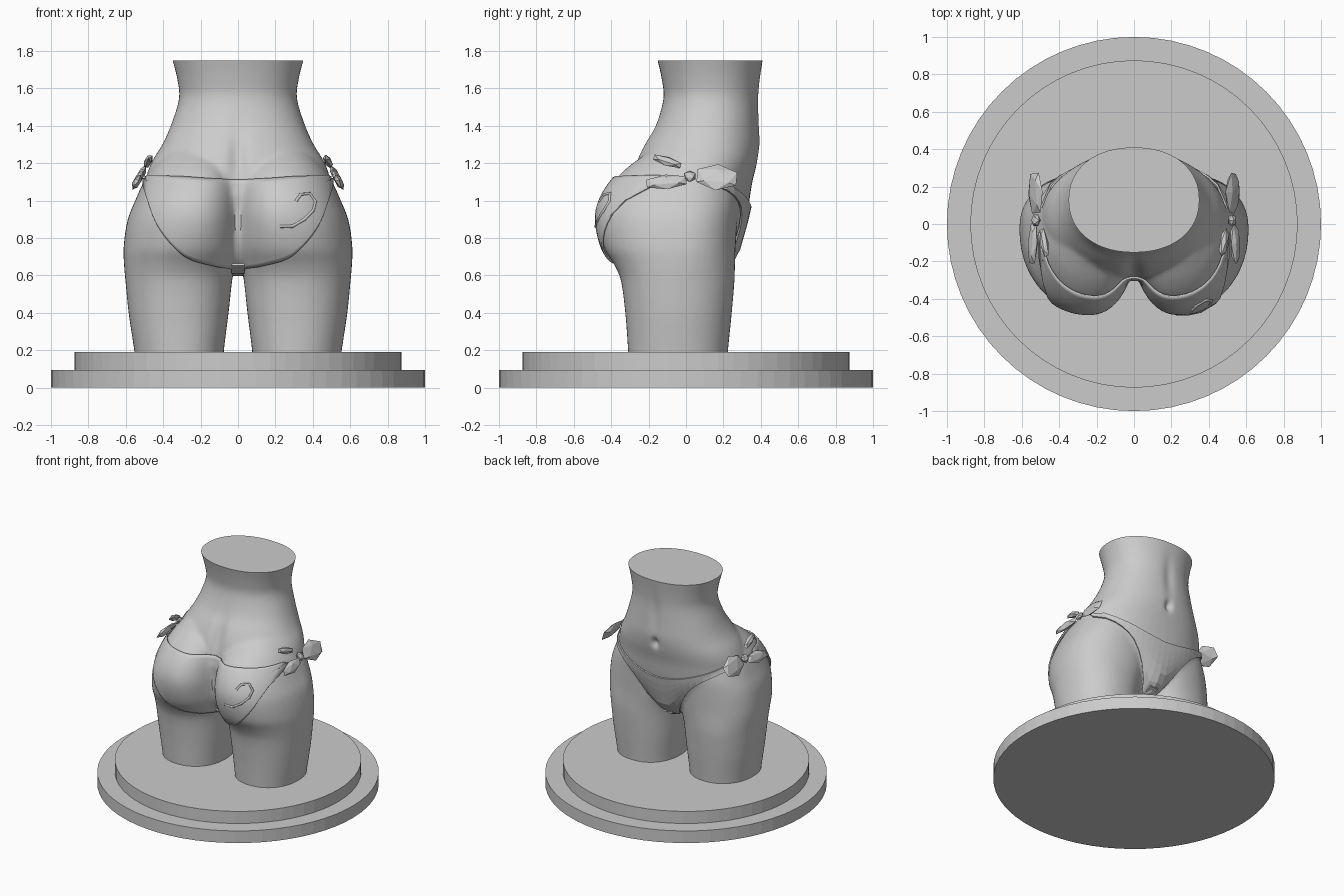
import bpy, bmesh, math
from mathutils import Vector, Matrix
from mathutils.bvhtree import BVHTree

if "Cube" in bpy.data.objects:
    bpy.data.objects.remove(bpy.data.objects["Cube"])


def add_mesh(name, bm):
    me = bpy.data.meshes.new(name)
    bmesh.ops.recalc_face_normals(bm, faces=bm.faces)
    bm.to_mesh(me)
    bm.free()
    ob = bpy.data.objects.new(name, me)
    bpy.context.collection.objects.link(ob)
    return ob


def spline(rows, q):
    """Smooth interpolation through rows whose first entry is the key."""
    q = min(max(q, rows[0][0]), rows[-1][0])
    i = max(k for k in range(len(rows) - 1) if rows[k][0] <= q)
    a, b = rows[i], rows[i + 1]
    h = b[0] - a[0]
    t = (q - a[0]) / h

    def slope(k, j):
        lo, hi = max(k - 1, 0), min(k + 1, len(rows) - 1)
        return (rows[hi][j] - rows[lo][j]) / (rows[hi][0] - rows[lo][0])
    return [(2*t**3 - 3*t*t + 1) * a[j] + (t**3 - 2*t*t + t) * h * slope(i, j)
            + (3*t*t - 2*t**3) * b[j] + (t**3 - t*t) * h * slope(i + 1, j)
            for j in range(1, len(a))]


def loft(bm, rows, sx=1, n=48, steps=50, power=0.92):
    """Closed loft; rows are z, x in, x out, x mid, y back, y front, y mid."""
    rings = []
    for s in range(steps + 1):
        z = rows[0][0] + (rows[-1][0] - rows[0][0]) * s / steps
        x0, x1, xc, y0, y1, yc = spline(rows, z)
        ring = []
        for k in range(n):
            c, d = math.cos(math.tau * k / n), math.sin(math.tau * k / n)
            c = math.copysign(abs(c) ** power, c)
            d = math.copysign(abs(d) ** power, d)
            x = xc + c * (x1 - xc if c > 0 else xc - x0)
            y = yc + d * (y1 - yc if d > 0 else yc - y0)
            ring.append(bm.verts.new((sx * x, y, z)))
        rings.append(ring)
    faces = []
    for a, b in zip(rings, rings[1:]):
        for k in range(n):
            m = (k + 1) % n
            faces.append(bm.faces.new((a[k], a[m], b[m], b[k])))
    faces += [bm.faces.new(rings[0][::-1]), bm.faces.new(rings[-1])]
    if sx < 0:
        bmesh.ops.reverse_faces(bm, faces=faces)


# Stepped round base
for name, r, z0, z1 in (("base_lower", 1.0, 0, 0.095), ("base_upper", 0.875, 0.095, 0.19)):
    bm = bmesh.new()
    bmesh.ops.create_cone(bm, cap_ends=True, segments=64, radius1=r, radius2=r, depth=z1 - z0,
                          matrix=Matrix.Translation((0, 0, (z0 + z1) / 2)))
    add_mesh(name, bm)

# Body: torso and two hip-and-leg lofts fused together
torso = [(0.62, .06, -.14, .16), (0.69, .12, -.22, .25), (0.8, .30, -.27, .29),
         (0.95, .48, -.28, .33), (1.1, .495, -.29, .355), (1.2, .465, -.27, .38),
         (1.3, .405, -.225, .395), (1.4, .36, -.165, .393), (1.55, .315, -.12, .39),
         (1.65, .325, -.13, .397), (1.75, .35, -.152, .41), (1.82, .37, -.17, .42)]
half = [(0.12, .08, .545, .31, -.305, .22, -.04), (0.2, .075, .555, .31, -.31, .225, -.04),
        (0.4, .05, .585, .315, -.325, .245, -.04), (0.58, .03, .603, .315, -.35, .26, -.04),
        (0.66, .015, .61, .30, -.385, .262, -.03), (0.75, -.005, .612, .27, -.44, .265, -.02),
        (0.9, -.005, .59, .24, -.472, .275, -.01), (1.0, -.005, .55, .235, -.452, .28, 0),
        (1.1, 0, .505, .22, -.39, .27, 0), (1.18, .02, .455, .22, -.31, .25, 0),
        (1.26, .08, .38, .22, -.2, .2, 0)]
bm = bmesh.new()
loft(bm, [(z, -w, w, 0, b, f, (b + f) / 2) for z, w, b, f in torso])
for sx in (1, -1):
    loft(bm, half, sx)
raw = bpy.data.meshes.new("raw")
bm.to_mesh(raw)
bm.free()
body = bpy.data.objects.new("body", raw)
bpy.context.collection.objects.link(body)
rem = body.modifiers.new("fuse", 'REMESH')
rem.mode = 'VOXEL'
rem.voxel_size = 0.014
sm = body.modifiers.new("soften", 'SMOOTH')
sm.factor, sm.iterations = 0.5, 9
dg = bpy.context.evaluated_depsgraph_get()
fused = bpy.data.meshes.new_from_object(body.evaluated_get(dg))
body.modifiers.clear()
body.data = fused

# Spine groove, navel, and flat cuts at waist and thighs
bm = bmesh.new()
bm.from_mesh(fused)
for v in bm.verts:
    x, y, z = v.co
    if y < 0.05 and z > 1.05:
        v.co.y += 0.03 * math.exp(-(x / .045) ** 2 - ((z - 1.22) / .14) ** 2)
    elif y > 0.2:
        v.co.y -= 0.03 * math.exp(-(x / .025) ** 2 - ((z - 1.25) / .035) ** 2)
        v.co.y -= 0.012 * math.exp(-(x / .04) ** 2 - ((z - 1.48) / .15) ** 2)
for z, s in ((1.75, 1), (0.185, -1)):
    cut = bmesh.ops.bisect_plane(bm, geom=bm.verts[:] + bm.edges[:] + bm.faces[:],
                                 plane_co=(0, 0, z), plane_no=(0, 0, s), clear_outer=True)
    bmesh.ops.holes_fill(bm, edges=[e for e in cut["geom_cut"] if isinstance(e, bmesh.types.BMEdge)])
bmesh.ops.recalc_face_normals(bm, faces=bm.faces)
bm.to_mesh(fused)
tree = BVHTree.FromBMesh(bm)
bm.free()


def on_body(x, z, side, lift):
    """Point on the body seen along y, from the -y (side -1) or +y side."""
    hit, nor, _, _ = tree.ray_cast(Vector((x, side * 1.5, z)), Vector((0, -side, 0)))
    if hit is None or hit.y * side < -0.1:
        hit, nor, _, _ = tree.find_nearest(Vector((x, side * 0.12, z)))
    return hit + nor * lift


# Bikini panels laid over the body; rows are |x|, bottom z, top z
def panel(name, rows, side, nx, nz):
    bm = bmesh.new()
    w = rows[-1][0]
    grid = []
    for i in range(nx + 1):
        x = w * (2 * i / nx - 1)
        lo, hi = spline(rows, abs(x))
        grid.append([bm.verts.new(on_body(x, lo + (hi - lo) * j / nz, side, 0.012))
                     for j in range(nz + 1)])
    for a, b in zip(grid, grid[1:]):
        for j in range(nz):
            q = (a[j], b[j], b[j + 1], a[j + 1])
            bm.faces.new(q if side < 0 else q[::-1])
    ob = add_mesh(name, bm)
    so = ob.modifiers.new("thickness", 'SOLIDIFY')
    so.thickness, so.offset = 0.01, 0
    return ob


back = panel("bikini_back", [(0, .63, 1.11), (.15, .66, 1.11), (.3, .72, 1.12),
                             (.43, .88, 1.125), (.495, 1.07, 1.13)], -1, 44, 20)
panel("bikini_front", [(0, .63, .97), (.06, .64, .975), (.15, .79, .99), (.25, .93, 1.02),
                       (.38, 1.02, 1.07), (.485, 1.08, 1.13)], 1, 20, 6)

# Strip joining the panels under the crotch
bm = bmesh.new()
prev = None
for y, z in ((-.22, .665), (-.15, .625), (0, .612), (.14, .625), (.22, .66)):
    pair = [bm.verts.new((sx * 0.035, y, z)) for sx in (-1, 1)]
    if prev:
        bm.faces.new((prev[0], prev[1], pair[1], pair[0]))
    prev = pair
add_mesh("bikini_gusset", bm).modifiers.new("thickness", 'SOLIDIFY').thickness = 0.015

# Low-poly side bows: y, z, radius y, radius z, tilt
parts = [("front_loop", .165, 1.125, .125, .08, -.1), ("rear_loop", -.105, 1.10, .125, .045, .1),
         ("knot", .02, 1.13, .035, .035, 0), ("tail", -.10, 1.21, .09, .028, -.35)]
for sx, label in ((1, "right"), (-1, "left")):
    for name, y, z, ry, rz, tilt in parts:
        bm = bmesh.new()
        bmesh.ops.create_icosphere(bm, subdivisions=1, radius=1)
        x = 0.53 - 0.55 * (z - 1.12)
        lean = Matrix.Rotation(-0.5 * sx, 4, 'Y')
        bm.transform(Matrix.Translation((sx * x, y, z)) @ lean @ Matrix.Rotation(tilt, 4, 'X')
                     @ Matrix.Diagonal((0.022, ry, rz, 1)))
        add_mesh(f"bow_{name}_{label}", bm)

# Open heart stroke on the right cheek
cu = bpy.data.curves.new("heart_stroke", 'CURVE')
cu.dimensions, cu.bevel_depth, cu.bevel_resolution = '3D', 0.009, 1
stroke = [(.305, .99), (.33, 1.025), (.375, 1.03), (.405, .99), (.395, .945),
          (.35, .90), (.29, .865), (.225, .865)]
sp = cu.splines.new('POLY')
sp.points.add(len(stroke) - 1)
for p, (x, z) in zip(sp.points, stroke):
    p.co = (*on_body(x, z, -1, 0.016), 1)
bpy.context.collection.objects.link(bpy.data.objects.new("heart_stroke", cu))

# Smooth shading for the body and back panel
bpy.ops.object.select_all(action='DESELECT')
for ob in (body, back):
    ob.select_set(True)
bpy.context.view_layer.objects.active = body
bpy.ops.object.shade_smooth_by_angle(angle=math.radians(40))
